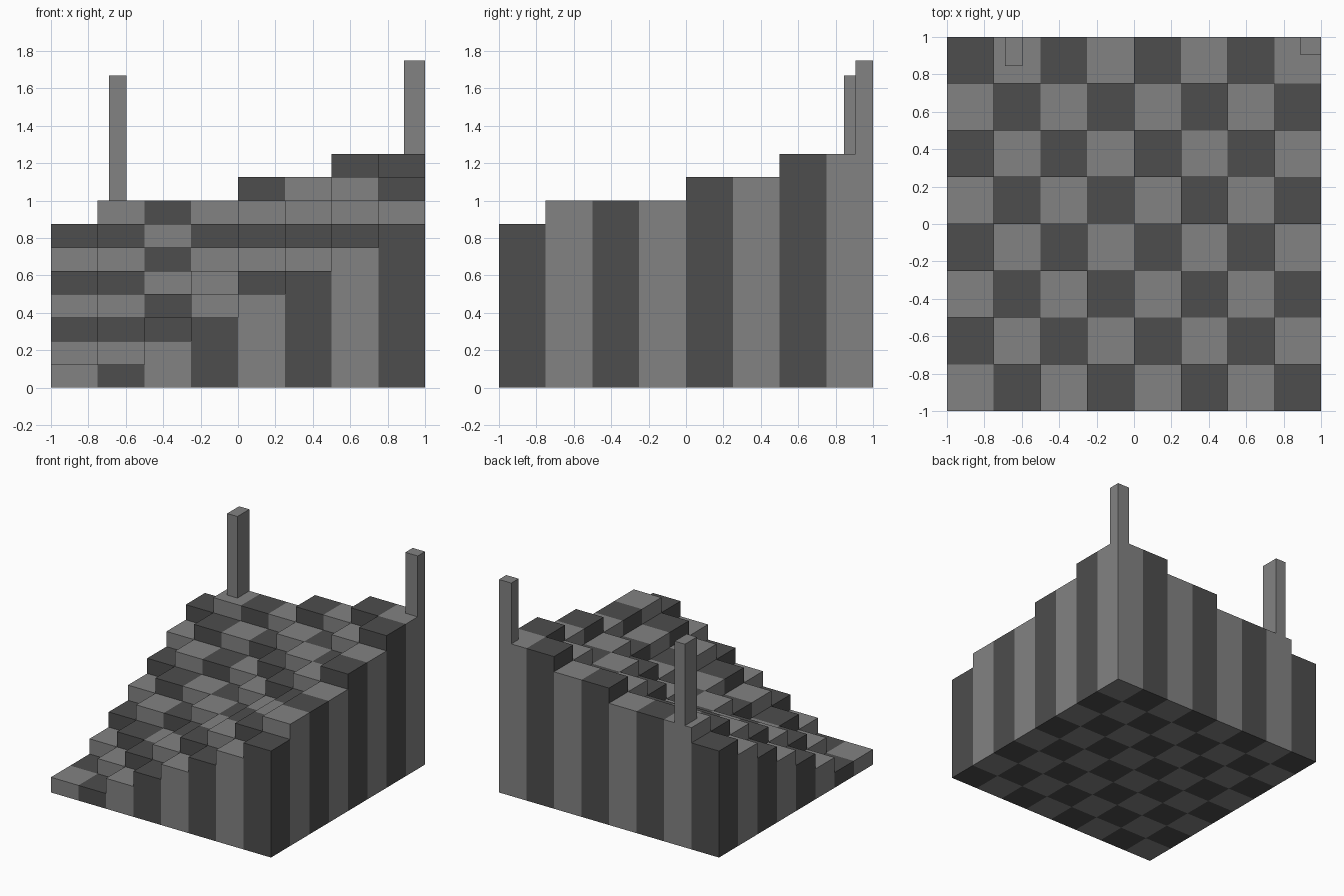
import bpy
import bmesh
import math
from mathutils import Matrix, Vector

cube = bpy.data.objects.get("Cube")
if cube:
    bpy.data.objects.remove(cube, do_unlink=True)

GRID = 8          # columns per side
CELL = 2 / GRID   # column width
STEP = 0.125      # height of one step


def make_material(name, grey):
    mat = bpy.data.materials.new(name)
    mat.use_nodes = True
    colour = (grey, grey, grey, 1)
    mat.diffuse_color = colour
    mat.node_tree.nodes["Principled BSDF"].inputs["Base Color"].default_value = colour
    return mat


def make_boxes(name, boxes, mat):
    """One object made of boxes, each given by its low and high corners."""
    bm = bmesh.new()
    for low, high in boxes:
        low, high = Vector(low), Vector(high)
        matrix = Matrix.Translation((low + high) / 2) @ Matrix.Diagonal((*(high - low), 1))
        bmesh.ops.create_cube(bm, size=1, matrix=matrix)
    mesh = bpy.data.meshes.new(name)
    bm.to_mesh(mesh)
    bm.free()
    mesh.materials.append(mat)
    obj = bpy.data.objects.new(name, mesh)
    bpy.context.collection.objects.link(obj)
    return obj


light = make_material("light grey", 0.225)
dark = make_material("dark grey", 0.075)

# Checkered columns, rising with distance from the front right corner cell
columns = {0: [], 1: []}
for i in range(GRID):
    for j in range(GRID):
        height = max(1, math.ceil(math.hypot(i, j))) * STEP
        x, y = -1 + i * CELL, -1 + j * CELL
        columns[(i + j) % 2].append(((x, y, 0), (x + CELL, y + CELL, height)))
make_boxes("light_columns", columns[0], light)
make_boxes("dark_columns", columns[1], dark)

# Two posts along the back edge
make_boxes("right_post", [((-0.69, 0.845, 1.0), (-0.597, 1, 1.67))], light)
make_boxes("left_post", [((0.888, 0.905, 1.25), (1, 1, 1.75))], light)
